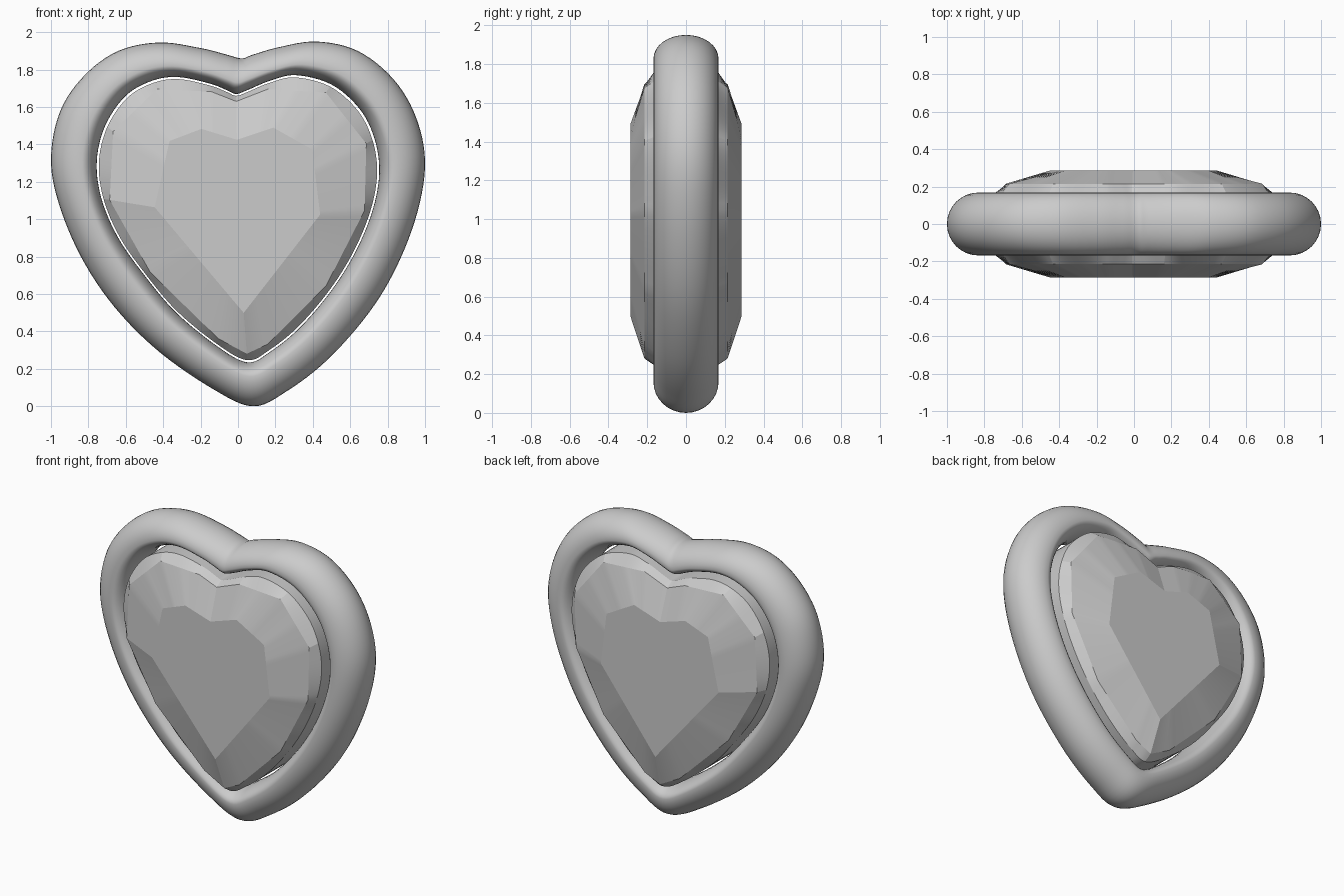
import bpy, bmesh, math
from mathutils import Vector

cube = bpy.data.objects.get("Cube")
if cube:
    bpy.data.objects.remove(cube)

# Heart guide points, clockwise from the notch: outer x, z and inner x, z
GUIDES = [
    (.02, 1.86, -.01, 1.67), (.08, 1.88, .05, 1.69), (.22, 1.92, .17, 1.74),
    (.42, 1.95, .31, 1.77), (.64, 1.9, .5, 1.72), (.83, 1.75, .65, 1.59),
    (.95, 1.55, .73, 1.43), (1, 1.31, .755, 1.25), (.96, 1.04, .72, 1.05),
    (.85, .75, .63, .83), (.7, .5, .5, .62), (.48, .25, .33, .42),
    (.26, .08, .17, .29), (.08, 0, .05, .235), (-.13, .09, -.11, .32),
    (-.42, .29, -.33, .5), (-.66, .53, -.5, .7), (-.84, .8, -.64, .9),
    (-.96, 1.09, -.73, 1.11), (-1, 1.33, -.755, 1.31), (-.95, 1.58, -.71, 1.5),
    (-.82, 1.77, -.6, 1.66), (-.64, 1.9, -.46, 1.74), (-.42, 1.945, -.32, 1.76),
    (-.2, 1.915, -.15, 1.725), (-.06, 1.88, -.06, 1.69),
]
STEPS = 6
outer_keys = [Vector((g[0], g[1])) for g in GUIDES]
inner_keys = [Vector((g[2], g[3])) for g in GUIDES]
COUNT = len(GUIDES)


def smooth_loop(keys):
    """Closed curve that passes through every key."""
    loop = []
    for i in range(COUNT):
        a, b, c, d = (keys[(i + k) % COUNT] for k in (-1, 0, 1, 2))
        for s in range(STEPS):
            t = s / STEPS
            loop.append(b + (c - a) * t / 2
                        + (a * 2 - b * 5 + c * 4 - d) * t ** 2 / 2
                        + (b * 3 - a - c * 3 + d) * t ** 3 / 2)
    return loop


def faceted_loop(keys, corners):
    """Straight edges between the chosen keys, sampled like smooth_loop."""
    loop = []
    for n, start in enumerate(corners):
        end = corners[(n + 1) % len(corners)]
        span = ((end - start) % COUNT) * STEPS
        loop += [keys[start].lerp(keys[end], s / span) for s in range(span)]
    shift = corners[0] * STEPS
    return loop[-shift:] + loop[:-shift] if shift else loop


def scaled(loop, sx, sz, centre):
    return [Vector((p.x * sx, centre + (p.y - centre) * sz)) for p in loop]


def loft(name, rings, material, closed, angle):
    """Skin rings of (loop, depth); either join the ends or cap them."""
    bm = bmesh.new()
    rows = [[bm.verts.new((p.x, y, p.y)) for p in loop] for loop, y in rings]
    pairs = list(zip(rows, rows[1:])) + ([(rows[-1], rows[0])] if closed else [])
    for r, s in pairs:
        for i in range(len(r)):
            j = (i + 1) % len(r)
            bm.faces.new((r[i], r[j], s[j], s[i]))
    if not closed:
        bm.faces.new(rows[0])
        bm.faces.new(rows[-1])
    bmesh.ops.recalc_face_normals(bm, faces=bm.faces)
    mesh = bpy.data.meshes.new(name)
    bm.to_mesh(mesh)
    bm.free()
    mesh.materials.append(material)
    obj = bpy.data.objects.new(name, mesh)
    bpy.context.collection.objects.link(obj)
    bpy.ops.object.select_all(action="DESELECT")
    obj.select_set(True)
    bpy.context.view_layer.objects.active = obj
    bpy.ops.object.shade_smooth_by_angle(angle=math.radians(angle))
    return obj


grey = bpy.data.materials.new("light_grey")
grey.use_nodes = True
grey.diffuse_color = (.6, .6, .6, 1)
grey.node_tree.nodes["Principled BSDF"].inputs["Base Color"].default_value = (.6, .6, .6, 1)

# Rounded frame: broad round outside, tighter round lip inside
outer, inner = smooth_loop(outer_keys), smooth_loop(inner_keys)
SIDES, CREST, DEPTH = 32, .32, .168
frame_rings = []
for k in range(SIDES):
    a = math.tau * k / SIDES
    reach = (1 - CREST) if math.cos(a) > 0 else CREST
    t = CREST + reach * math.cos(a)
    frame_rings.append(([p.lerp(q, t) for p, q in zip(inner, outer)], DEPTH * math.sin(a)))
loft("heart_frame", frame_rings, grey, True, 60)

# Cut gem: smooth girdle, staggered facet ring, flat heart table on both faces
girdle = scaled(inner, .985, .985, 1)
middle = scaled(faceted_loop(inner_keys, [0, 2, 4, 6, 8, 10, 12, 13, 14, 16, 18, 20, 22, 24]),
                .94, .94, 1)
table = scaled(faceted_loop(inner_keys, [0, 3, 5, 8, 13, 18, 21, 23]), .61, .645, .98)
half = [(girdle, .165), (middle, .215), (table, .287)]
gem_rings = [(loop, -y) for loop, y in reversed(half)] + half
loft("heart_gem", gem_rings, grey, False, 12)
